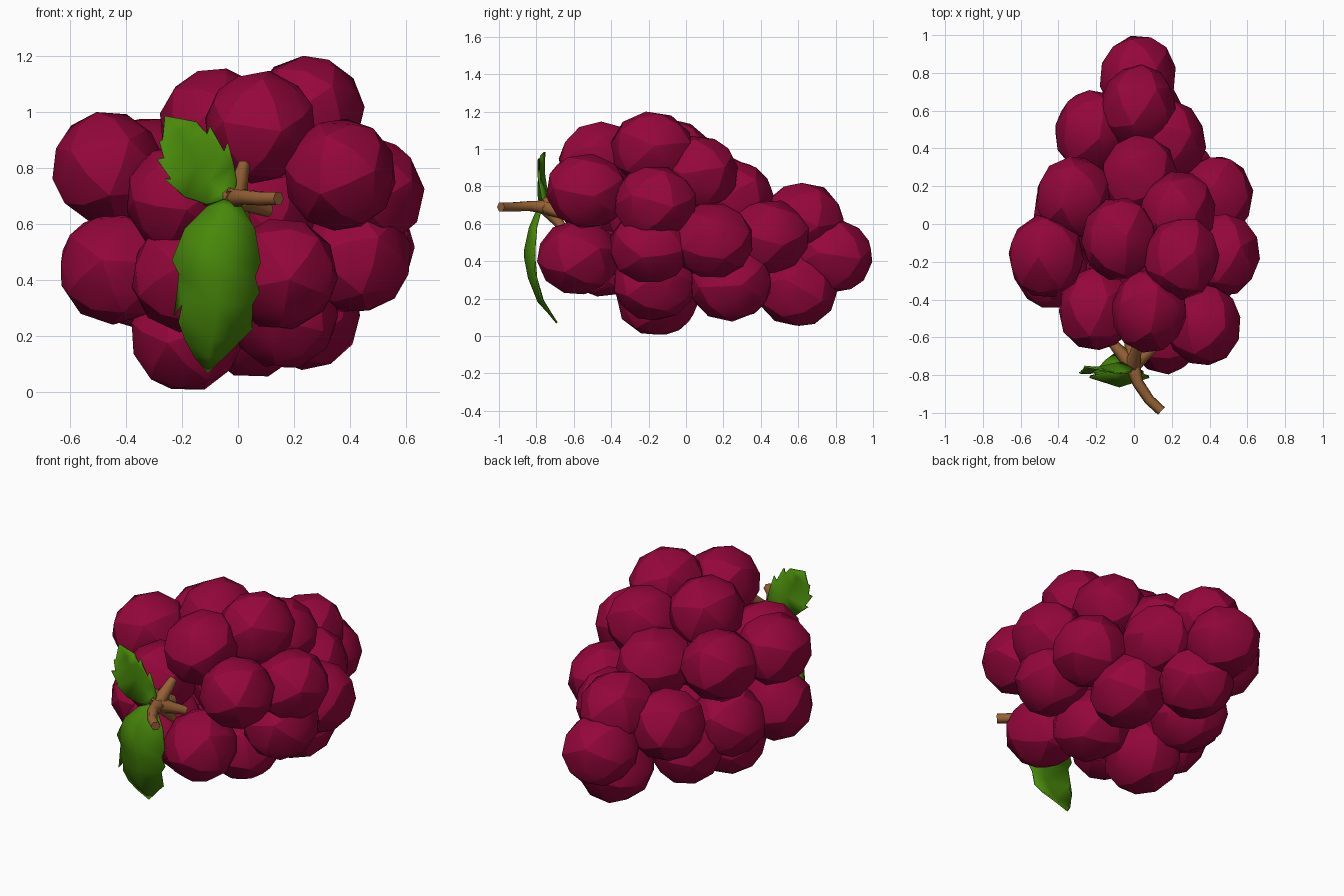
import bpy, bmesh, math, random
from mathutils import Matrix, Vector, Euler

if "Cube" in bpy.data.objects:
    bpy.data.objects.remove(bpy.data.objects["Cube"])

random.seed(4)


def material(name, color):
    m = bpy.data.materials.new(name)
    m.diffuse_color = (*color, 1)
    m.use_nodes = True
    m.node_tree.nodes["Principled BSDF"].inputs["Base Color"].default_value = m.diffuse_color
    return m


berry_mat = material("berry_red", (0.3, 0.002, 0.043))
leaf_mat = material("leaf_green", (0.065, 0.25, 0.003))
wood_mat = material("stem_brown", (0.3, 0.12, 0.035))


def add_object(name, bm, mat, angle):
    me = bpy.data.meshes.new(name)
    bm.to_mesh(me)
    bm.free()
    for p in me.polygons:
        p.use_smooth = True
    me.set_sharp_from_angle(angle=math.radians(angle))
    me.materials.append(mat)
    ob = bpy.data.objects.new(name, me)
    bpy.context.collection.objects.link(ob)
    return ob


# Berries: low-poly balls, slightly longer along the bunch
berries = [
    (0.02, 0.78, 0.43), (0.02, 0.62, 0.62), (0.05, 0.59, 0.25),
    (-0.22, 0.49, 0.53), (0.18, 0.44, 0.53), (0.43, 0.14, 0.51),
    (0.24, 0.24, 0.28), (-0.18, 0.25, 0.29), (0.465, -0.165, 0.71),
    (0.365, -0.53, 0.775), (0.155, -0.575, 0.42), (0.42, -0.19, 0.48),
    (0.16, -0.17, 0.28), (-0.185, -0.15, 0.2), (-0.18, -0.44, 0.41),
    (-0.44, -0.23, 0.44), (-0.465, -0.17, 0.80), (-0.20, -0.45, 0.69),
    (0.08, -0.46, 0.945), (-0.08, -0.08, 0.955), (0.25, -0.18, 1.0),
    (0.23, 0.06, 0.87), (-0.32, 0.14, 0.78), (-0.33, 0.06, 0.42),
    (0.03, 0.25, 0.74), (0.08, -0.2, 0.64),
]
for i, c in enumerate(berries):
    bm = bmesh.new()
    bmesh.ops.create_icosphere(bm, subdivisions=2, radius=1)
    spin = Euler([random.uniform(0, 6.28) for _ in range(3)]).to_matrix().to_4x4()
    tilt = Euler((random.uniform(-.25, .25), 0, random.uniform(-.25, .25))).to_matrix().to_4x4()
    bm.transform(Matrix.Translation(c) @ tilt @ Matrix.Diagonal((0.203, 0.225, 0.203, 1)) @ spin)
    # the lowest and the highest berry touch the overall limits
    add_object(f"berry_{i + 1:02d}", bm, berry_mat, 21)


# Stem and its short branches: six-sided tapered tubes
def tube(name, pts, radii, sides=6):
    bm = bmesh.new()
    pts = [Vector(p) for p in pts]
    rings = []
    for i, p in enumerate(pts):
        d = pts[min(i + 1, len(pts) - 1)] - pts[max(i - 1, 0)]
        q = d.to_track_quat('Z', 'Y')
        rings.append([bm.verts.new(p + q @ Vector((radii[i] * math.cos(a), radii[i] * math.sin(a), 0)))
                      for a in (math.tau * k / sides for k in range(sides))])
    for a, b in zip(rings, rings[1:]):
        for k in range(sides):
            n = (k + 1) % sides
            bm.faces.new((a[k], a[n], b[n], b[k]))
    bm.faces.new(rings[0][::-1])
    bm.faces.new(rings[-1])
    add_object(name, bm, wood_mat, 65)


tube("main_stem", [(0.145, -0.99, 0.69), (0.08, -0.93, 0.69), (0.02, -0.84, 0.695),
                   (-0.01, -0.74, 0.69), (-0.01, -0.62, 0.66)], [0.027, 0.028, 0.03, 0.042, 0.04])
hub = (-0.01, -0.75, 0.69)
for i, end in enumerate([(-0.13, -0.61, 0.69), (0.02, -0.64, 0.81), (0.11, -0.65, 0.645), (0.03, -0.66, 0.58)]):
    mid = [(a + b) / 2 for a, b in zip(hub, end)]
    tube(f"stem_branch_{i + 1}", [hub, mid, end], [0.045, 0.033, 0.024])


# Leaves: strips running along a midrib, plus pointed teeth on the edges
def leaf(name, base, tip, rows, teeth):
    # rows: left x, left z, right x, right z, midrib y, edge y
    bm = bmesh.new()
    b, t = bm.verts.new(base), bm.verts.new(tip)
    grid = []
    for lx, lz, rx, rz, my, ey in rows:
        grid.append([bm.verts.new(p) for p in
                     ((lx, ey, lz), ((lx + rx) / 2, my, (lz + rz) / 2), (rx, ey, rz))])
    for k in range(2):
        bm.faces.new((b, grid[0][k + 1], grid[0][k]))
        bm.faces.new((t, grid[-1][k], grid[-1][k + 1]))
        for r, s in zip(grid, grid[1:]):
            bm.faces.new((r[k], r[k + 1], s[k + 1], s[k]))
    # each tooth hangs on the edge between a row and the next one
    for row, side, x, z in teeth:
        u, v = grid[row][side], grid[row + 1][side]
        p = bm.verts.new((x, (u.co.y + v.co.y) / 2, z))
        bm.faces.new((u, v, p))
    bmesh.ops.recalc_face_normals(bm, faces=bm.faces)
    ob = add_object(name, bm, leaf_mat, 50)
    mod = ob.modifiers.new("thickness", 'SOLIDIFY')
    mod.thickness = 0.01
    mod.offset = 0


leaf("lower_leaf", (-0.05, -0.77, 0.685), (-0.108, -0.69, 0.07), [
    (-0.11, 0.66, 0.01, 0.665, -0.80, -0.78),
    (-0.19, 0.58, 0.06, 0.58, -0.835, -0.80),
    (-0.235, 0.47, 0.08, 0.46, -0.86, -0.81),
    (-0.21, 0.42, 0.06, 0.41, -0.86, -0.81),
    (-0.20, 0.31, 0.05, 0.31, -0.84, -0.80),
    (-0.19, 0.19, 0.005, 0.18, -0.79, -0.765),
    (-0.155, 0.125, -0.05, 0.125, -0.735, -0.725)],
    [(3, 0, -0.23, 0.27), (3, 2, 0.077, 0.355), (4, 0, -0.213, 0.25), (4, 2, 0.05, 0.22)])
leaf("upper_leaf", (-0.02, -0.765, 0.69), (-0.262, -0.755, 0.985), [
    (-0.11, 0.67, -0.005, 0.75, -0.735, -0.77),
    (-0.19, 0.695, -0.015, 0.81, -0.74, -0.78),
    (-0.24, 0.76, -0.05, 0.86, -0.75, -0.79),
    (-0.265, 0.835, -0.11, 0.92, -0.76, -0.785),
    (-0.27, 0.90, -0.15, 0.965, -0.76, -0.775)],
    [(1, 0, -0.262, 0.76), (1, 2, -0.037, 0.89), (2, 0, -0.29, 0.83),
     (2, 2, -0.10, 0.95), (3, 0, -0.28, 0.895)])
